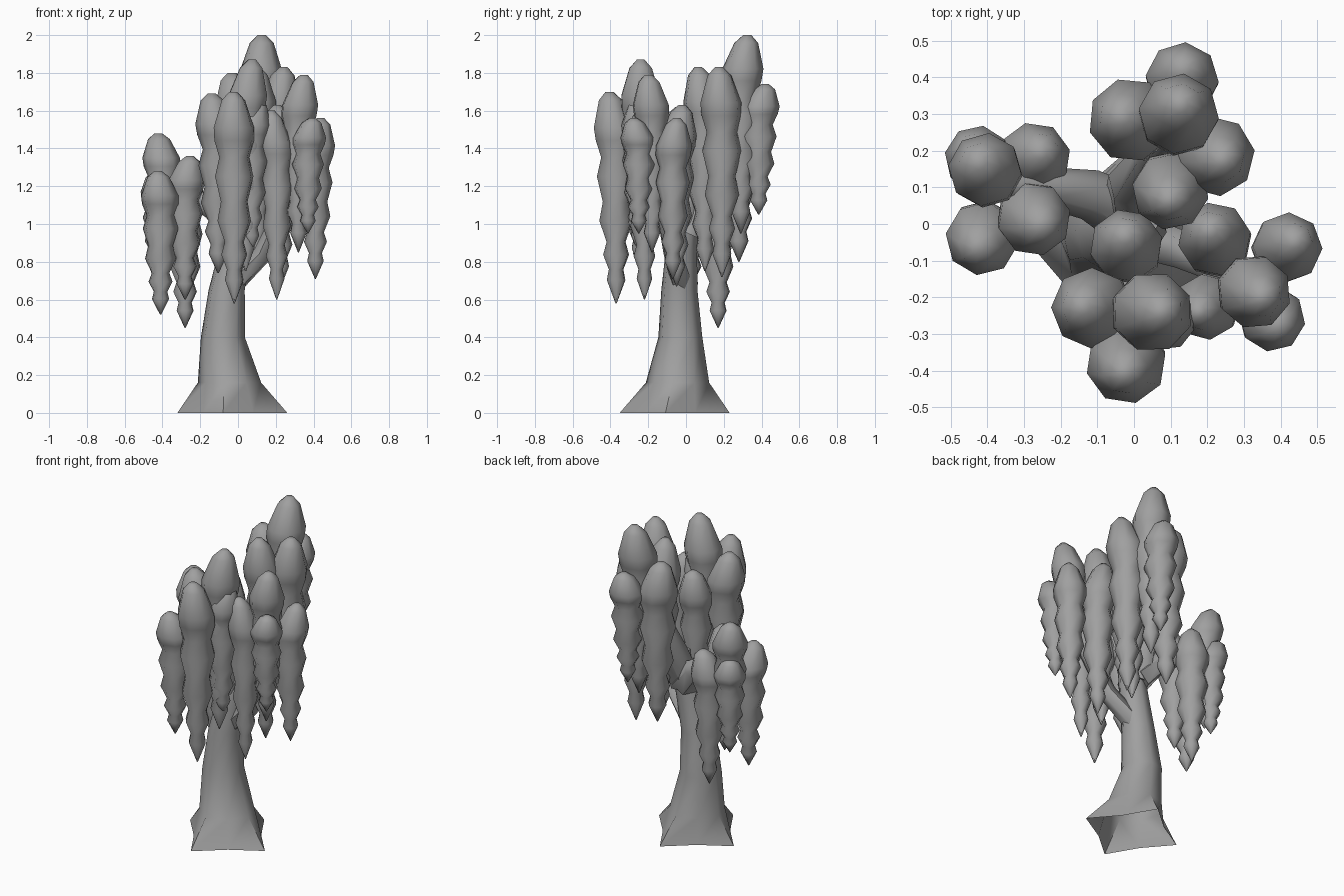
import bpy, bmesh, math
from mathutils import Vector

cube = bpy.data.objects.get("Cube")
if cube:
    bpy.data.objects.remove(cube, do_unlink=True)

grey = bpy.data.materials.new("plain_grey")
grey.use_nodes = True
grey.diffuse_color = (0.35, 0.35, 0.35, 1)
shader = next(n for n in grey.node_tree.nodes if n.type == 'BSDF_PRINCIPLED')
shader.inputs["Base Color"].default_value = grey.diffuse_color
shader.inputs["Roughness"].default_value = 0.8


def loft(name, rings, angle, open_base=False):
    """Skin a tube over rings of points, listed from the bottom or root."""
    bm = bmesh.new()
    loops = [[bm.verts.new(p) for p in ring] for ring in rings]
    n = len(loops[0])
    for low, high in zip(loops, loops[1:]):
        for i in range(n):
            j = (i + 1) % n
            bm.faces.new((low[i], low[j], high[j], high[i]))
    bm.faces.new(loops[-1])
    if not open_base:
        bm.faces.new(loops[0][::-1])
    bmesh.ops.recalc_face_normals(bm, faces=bm.faces)
    mesh = bpy.data.meshes.new(name)
    bm.to_mesh(mesh)
    bm.free()
    mesh.materials.append(grey)
    obj = bpy.data.objects.new(name, mesh)
    bpy.context.collection.objects.link(obj)
    bpy.ops.object.select_all(action='DESELECT')
    obj.select_set(True)
    bpy.context.view_layer.objects.active = obj
    bpy.ops.object.shade_smooth_by_angle(angle=math.radians(angle))


def ring(centre, radius, side=Vector((1, 0, 0)), up=Vector((0, 1, 0)), n=8, flare=0, turn=0):
    """Ring of points; flare pushes every second point outwards."""
    pts = []
    for i in range(n):
        a = math.tau * i / n + turn
        r = radius + (flare if i % 2 == 0 else 0)
        pts.append(Vector(centre) + r * (side * math.cos(a) + up * math.sin(a)))
    return pts


# Trunk, open underneath, with four flared roots
trunk = [((-0.03, -0.06, 0), 0.19, 0.105), ((-0.045, -0.045, 0.16), 0.155, 0.015),
         ((-0.08, -0.03, 0.40), 0.118, 0), ((-0.06, -0.035, 0.65), 0.097, 0),
         ((-0.02, -0.025, 0.85), 0.085, 0), ((0.015, -0.01, 1.02), 0.075, 0), ((0.02, 0.02, 1.15), 0.055, 0)]
loft("trunk", [ring(c, r, flare=f, turn=math.radians(-9.5)) for c, r, f in trunk], 60, open_base=True)


# Branches taper from the trunk into each clump
def branch(name, points, r0, r1):
    pts = [Vector(p) for p in points]
    rings = []
    for i, p in enumerate(pts):
        d = (pts[min(i + 1, len(pts) - 1)] - pts[max(i - 1, 0)]).normalized()
        side = d.cross(Vector((0, 0, 1))).normalized()
        r = r0 + (r1 - r0) * i / (len(pts) - 1)
        rings.append(ring(p, r, side, side.cross(d), 6))
    loft(name, rings, 60)


branch("left_branch", [(-0.01, 0.02, 0.95), (-0.12, 0.08, 1.08), (-0.24, 0.1, 1.14), (-0.36, 0.1, 1.22)], 0.085, 0.04)
branch("back_branch", [(0, 0.01, 0.95), (0, 0.11, 1.17), (0.06, 0.19, 1.42), (0.11, 0.26, 1.65)], 0.09, 0.04)
branch("front_branch", [(-0.02, -0.02, 0.85), (-0.03, -0.1, 1.1), (-0.02, -0.18, 1.3), (0, -0.24, 1.55)], 0.07, 0.04)
branch("right_branch", [(-0.03, -0.02, 0.68), (0.13, -0.07, 0.84), (0.24, -0.12, 1.08), (0.3, -0.16, 1.4)], 0.06, 0.035)

# Hanging fronds: scalloped outline as (fraction down, width)
OUTLINE = [(0, 0.2), (0.04, 0.58), (0.17, 1.0), (0.23, 0.98), (0.31, 0.74), (0.40, 0.95), (0.52, 0.66),
           (0.61, 0.83), (0.71, 0.47), (0.77, 0.64), (0.84, 0.36), (0.89, 0.46), (1, 0.03)]


def frond(name, hub, x, y, top, bottom, radius):
    out = Vector((x - hub[0], y - hub[1], 0)).normalized()
    rings = []
    for t, w in OUTLINE:
        lean = 0.035 * max(0, 1 - t / 0.25)
        centre = Vector((x, y, top + (bottom - top) * t)) + out * lean
        rings.append(ring(centre, radius * w, turn=0.3 + 3 * x))
    loft(name, rings[::-1], 70)


# Each clump: hub the frond tops lean away from, then x, y, top, bottom, radius
clumps = {
    "left": ((-0.36, 0.09), [
        (-0.40, 0.14, 1.48, 0.72, 0.10), (-0.28, 0.17, 1.28, 0.45, 0.10),
        (-0.41, -0.03, 1.28, 0.52, 0.10), (-0.28, 0.02, 1.36, 0.60, 0.10),
        (-0.42, 0.17, 1.27, 0.68, 0.09)]),
    "back": ((0.11, 0.24), [
        (0.12, 0.29, 2.0, 0.95, 0.11), (0.13, 0.385, 1.74, 1.05, 0.10),
        (0.0, 0.28, 1.80, 0.80, 0.115), (0.10, 0.10, 1.83, 0.75, 0.105),
        (0.21, 0.19, 1.83, 0.72, 0.11)]),
    "front": ((0, -0.24), [
        (0.04, -0.24, 1.87, 0.75, 0.11), (-0.105, -0.23, 1.69, 0.74, 0.11),
        (-0.02, -0.37, 1.70, 0.58, 0.11), (-0.02, -0.07, 1.62, 0.75, 0.10),
        (0.07, -0.25, 1.66, 0.85, 0.095)]),
    "right": ((0.29, -0.16), [
        (0.32, -0.18, 1.79, 0.85, 0.10), (0.225, -0.05, 1.63, 0.67, 0.10),
        (0.41, -0.07, 1.56, 0.71, 0.095), (0.37, -0.25, 1.56, 0.95, 0.09),
        (0.205, -0.22, 1.60, 0.60, 0.09)]),
}
for side_name, (hub, fronds) in clumps.items():
    for k, spec in enumerate(fronds, 1):
        frond(f"{side_name}_frond_{k}", hub, *spec)
